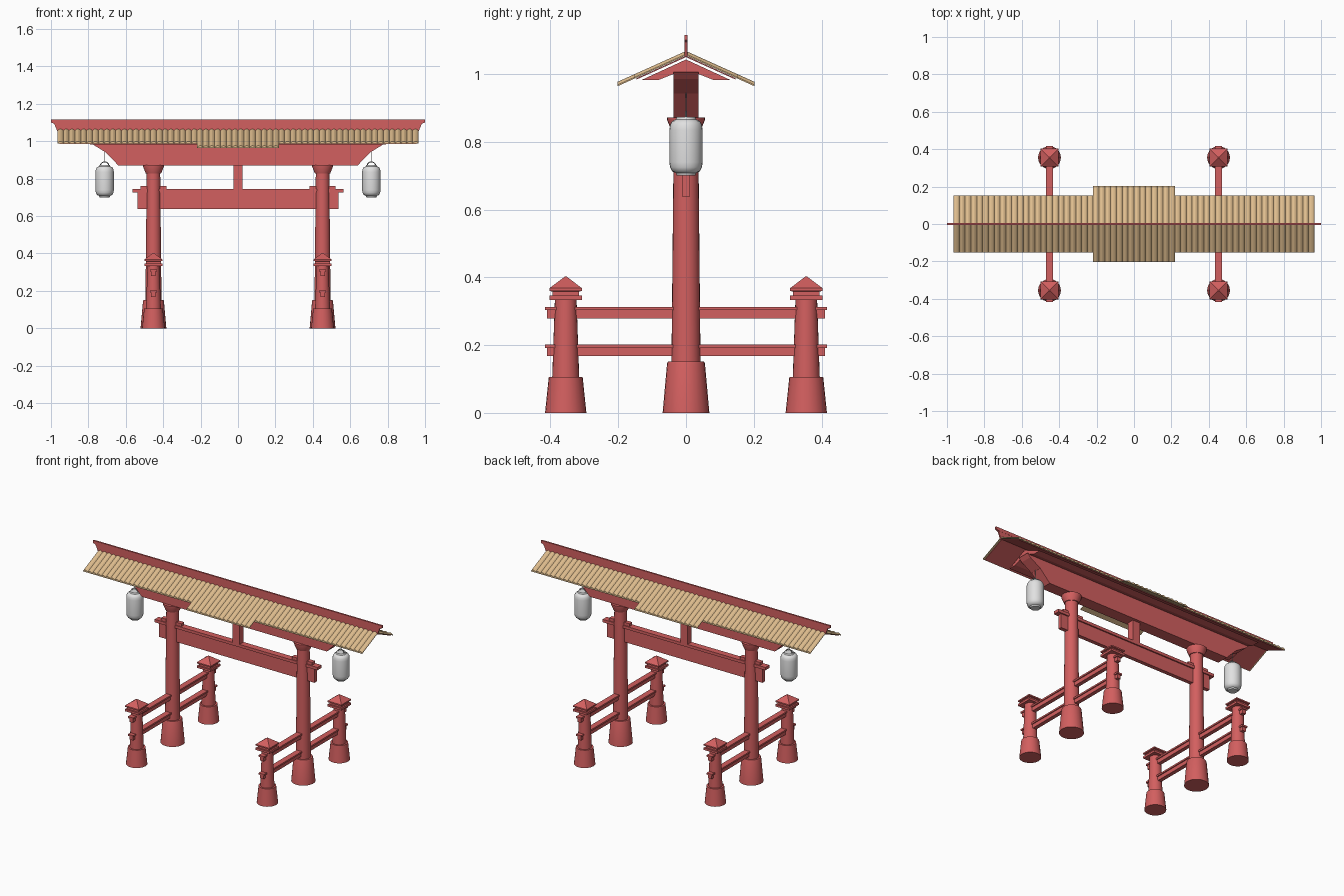
import bpy, bmesh, math
from mathutils import Vector

cube = bpy.data.objects.get("Cube")
if cube:
    bpy.data.objects.remove(cube, do_unlink=True)


def material(name, color):
    m = bpy.data.materials.new(name)
    m.use_nodes = True
    m.diffuse_color = (*color, 1)
    m.node_tree.nodes["Principled BSDF"].inputs["Base Color"].default_value = (*color, 1)
    return m


RED = material("painted red wood", (0.65, 0.115, 0.115))
TAN = material("tan roof tile", (0.74, 0.51, 0.27))
PAPER = material("pale lantern paper", (0.75, 0.75, 0.75))
METAL = material("grey metal", (0.3, 0.3, 0.3))


def finish(name, bm, mat, smooth=False):
    bmesh.ops.recalc_face_normals(bm, faces=bm.faces)
    mesh = bpy.data.meshes.new(name)
    bm.to_mesh(mesh)
    bm.free()
    mesh.materials.append(mat)
    ob = bpy.data.objects.new(name, mesh)
    bpy.context.collection.objects.link(ob)
    if smooth:
        bpy.ops.object.select_all(action='DESELECT')
        ob.select_set(True)
        bpy.context.view_layer.objects.active = ob
        bpy.ops.object.shade_smooth_by_angle(angle=math.radians(40))
    return ob


def box(name, lo, hi, mat=RED):
    bm = bmesh.new()
    bmesh.ops.create_cube(bm, size=1)
    for v in bm.verts:
        v.co = Vector([(a + b) / 2 + c * (b - a) for a, b, c in zip(lo, hi, v.co)])
    return finish(name, bm, mat)


def turned(name, profile, x, y, mat=RED, sides=24, turn=0, smooth=True):
    """Closed lathe shape from (radius, height) pairs."""
    bm = bmesh.new()
    rings = []
    for r, z in profile:
        angles = [turn + math.tau * i / sides for i in range(sides)]
        rings.append([bm.verts.new((x + r * math.cos(a), y + r * math.sin(a), z)) for a in angles])
    for a, b in zip(rings, rings[1:]):
        for i in range(sides):
            j = (i + 1) % sides
            bm.faces.new((a[i], a[j], b[j], b[i]))
    bm.faces.new(rings[0])
    bm.faces.new(rings[-1])
    return finish(name, bm, mat, smooth)


def prism(name, outline, half, axis, mat=RED):
    """Outline of (u, z) pairs extruded symmetrically along x or y."""
    bm = bmesh.new()
    place = (lambda u, z, d: (d, u, z)) if axis == 'x' else (lambda u, z, d: (u, d, z))
    a = [bm.verts.new(place(u, z, -half)) for u, z in outline]
    b = [bm.verts.new(place(u, z, half)) for u, z in outline]
    bm.faces.new(a)
    bm.faces.new(b)
    n = len(outline)
    for i in range(n):
        j = (i + 1) % n
        bm.faces.new((a[i], a[j], b[j], b[i]))
    return finish(name, bm, mat)


def mirrored(points):
    return points + [(-u, z) for u, z in reversed(points)]


def wire(name, points, radius):
    curve = bpy.data.curves.new(name, 'CURVE')
    curve.dimensions = '3D'
    curve.bevel_depth = radius
    curve.bevel_resolution = 1
    spline = curve.splines.new('POLY')
    spline.points.add(len(points) - 1)
    for p, co in zip(spline.points, points):
        p.co = (*co, 1)
    curve.materials.append(METAL)
    bpy.context.collection.objects.link(bpy.data.objects.new(name, curve))


# Pillars, fence posts, rails and lanterns on each side
for side, s in (("left", 1), ("right", -1)):
    x = 0.452 * s
    turned(f"{side}_pillar_base", [(0.069, 0), (0.056, 0.145), (0.053, 0.152)], x, 0)
    turned(f"{side}_pillar", [(0.043, 0.14), (0.036, 0.84)], x, 0)
    turned(f"{side}_pillar_capital", [(0.041, 0.828), (0.056, 0.865), (0.056, 0.872)], x, 0)
    box(f"{side}_wedge", (x - 0.07, -0.014, 0.743), (x + 0.07, 0.014, 0.762))

    for end, t in (("back", 1), ("front", -1)):
        y = 0.355 * t
        post = f"{side}_{end}_post"
        turned(post + "_base", [(0.061, 0), (0.05, 0.106)], x, y)
        turned(post, [(0.04, 0.1), (0.032, 0.335)], x, y)
        cap = [(0.048, 0.333), (0.048, 0.346), (0.039, 0.346), (0.039, 0.358),
               (0.048, 0.36), (0.048, 0.368), (0.003, 0.402)]
        cap = [(r * math.sqrt(2), z) for r, z in cap]
        turned(post + "_cap", cap, x, y, sides=4, turn=math.pi / 4, smooth=False)

    for level, z in (("lower", 0.168), ("upper", 0.279)):
        box(f"{side}_{level}_rail", (x - 0.012, -0.41, z), (x + 0.012, 0.41, z + 0.026))
        box(f"{side}_{level}_rail_lip", (x - 0.018, -0.416, z + 0.024), (x + 0.018, 0.416, z + 0.034))

    # Hanging lantern
    lx = 0.713 * s
    turned(f"{side}_lantern", [(0.027, 0.70), (0.03, 0.708), (0.041, 0.713), (0.047, 0.725),
                               (0.049, 0.74), (0.049, 0.835), (0.047, 0.85), (0.041, 0.861),
                               (0.03, 0.866), (0.027, 0.874)], lx, 0, PAPER)
    arc = [math.pi * i / 10 for i in range(11)]
    wire(f"{side}_lantern_handle",
         [(lx + 0.023 * math.cos(a), 0, 0.868 + 0.022 * math.sin(a)) for a in arc], 0.003)
    wire(f"{side}_lantern_cord", [(lx, 0, 0.888), (lx, 0, 0.95)], 0.002)

# Tie beam with lip and centre strut
box("tie_beam", (-0.537, -0.012, 0.638), (0.537, 0.012, 0.73))
box("tie_beam_lip", (-0.563, -0.02, 0.726), (0.563, 0.02, 0.744))
box("centre_strut", (-0.025, -0.02, 0.74), (0.025, 0.02, 0.875))

# Main beam, flaring in two steps under the roof
prism("lower_main_beam", mirrored([(0.64, 0.871), (0.71, 0.943)]), 0.037, 'y')
prism("upper_main_beam", mirrored([(0.71, 0.942), (0.78, 0.985), (0.8, 1.006)]), 0.037, 'y')
prism("roof_support", mirrored([(0, 1.043), (0.13, 0.983), (0.08, 0.983), (0.03, 1.003)])[1:],
      0.79, 'x')

# Boards under the tiles
prism("roof_underboard", mirrored([(0, 1.054), (0.146, 0.988), (0.146, 0.984), (0, 1.05)])[:-1],
      0.955, 'x')


# Arched tiles, longer over the middle of the roof
def roof_tiles():
    count, long_count, steps = 62, 14, 4
    pitch = 1.93 / count
    bm = bmesh.new()
    for i in range(count):
        reach = 0.202 if abs(i + 0.5 - count / 2) < long_count / 2 else 0.152
        for t in (1, -1):
            rows = []
            for k in range(steps + 1):
                px = (i + k / steps - count / 2) * pitch
                top = 0.004 + 0.009 * math.sin(math.pi * k / steps)
                ends = ((0, 1.055), (t * reach, 1.055 - 0.45 * reach))
                rows.append([bm.verts.new((px, y, z + h)) for y, z in ends for h in (0, top)])
            for a, b in zip(rows, rows[1:]):
                for p, q in ((0, 1), (1, 3), (3, 2), (2, 0)):
                    bm.faces.new((a[p], a[q], b[q], b[p]))
            for r in (rows[0], rows[-1]):
                bm.faces.new((r[0], r[1], r[3], r[2]))
    return finish("roof_tiles", bm, TAN)


roof_tiles()

# Ridge board
prism("ridge_board", mirrored([(0.965, 1.05), (0.975, 1.075), (0.985, 1.098)]), 0.004, 'y')
prism("ridge_cap", mirrored([(0.985, 1.094), (1.0, 1.1), (1.0, 1.115)]), 0.005, 'y')
